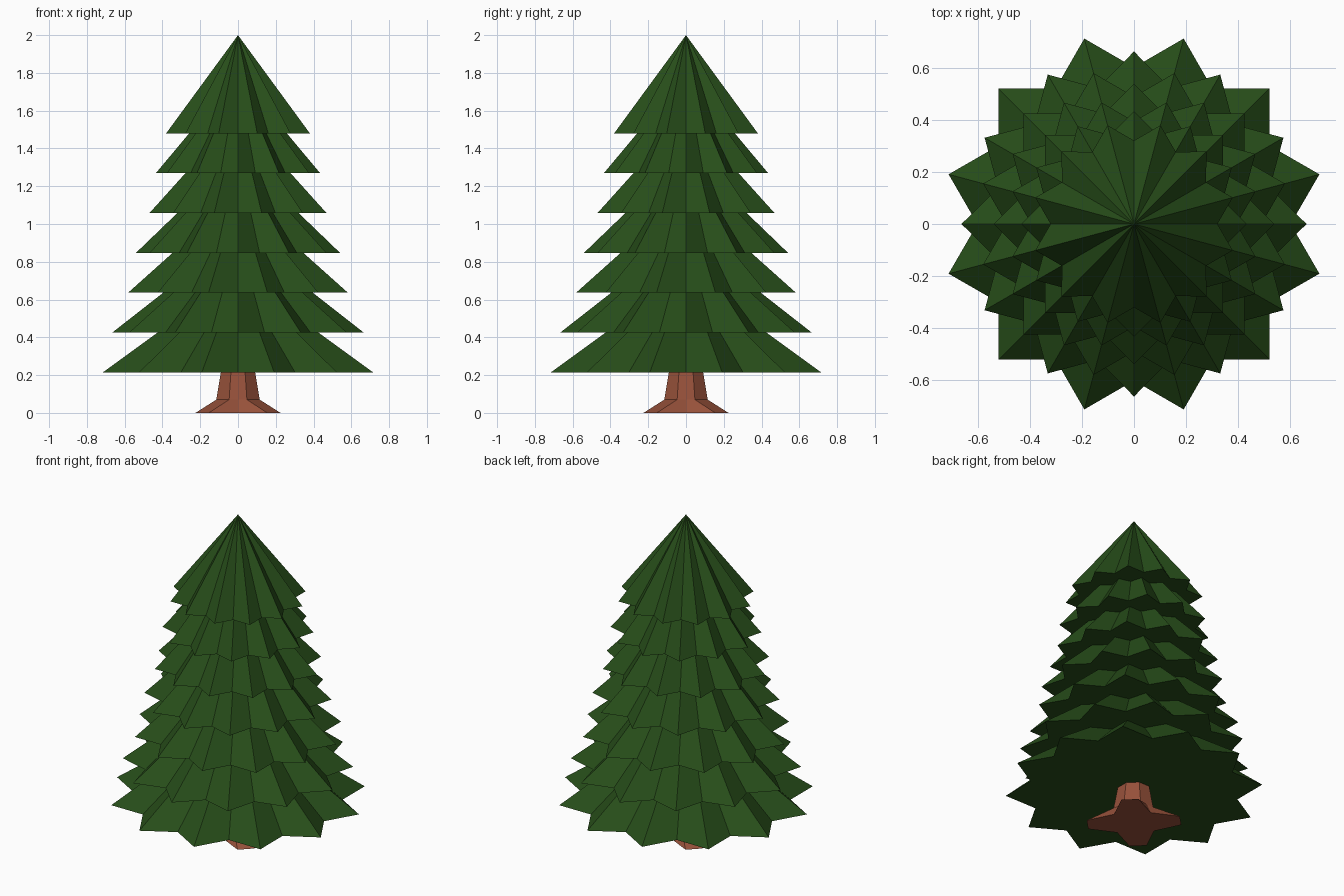
import bpy, math

if "Cube" in bpy.data.objects:
    bpy.data.objects.remove(bpy.data.objects["Cube"])


def material(name, color):
    m = bpy.data.materials.new(name)
    m.diffuse_color = color
    m.use_nodes = True
    m.node_tree.nodes["Principled BSDF"].inputs["Base Color"].default_value = m.diffuse_color
    return m


def add_mesh(name, verts, faces, mat):
    me = bpy.data.meshes.new(name)
    me.from_pydata(verts, [], faces)
    me.materials.append(mat)
    ob = bpy.data.objects.new(name, me)
    bpy.context.collection.objects.link(ob)
    return ob


green = material("needles", (0.02, 0.075, 0.01, 1))
brown = material("bark", (0.31, 0.083, 0.043, 1))


# Branch tiers: twelve-pointed star cones, alternately turned by half a point
def branch_tier(i, radius, z):
    n = 24
    turn = math.radians(15) if i % 2 == 0 else 0
    verts = []
    for k in range(n):
        a = turn + k * math.tau / n
        r = radius if k % 2 == 0 else radius * 0.816
        verts.append((r * math.cos(a), r * math.sin(a), z))
    verts.append((0, 0, z + 0.52))
    faces = [(k, (k + 1) % n, n) for k in range(n)]
    faces.append(tuple(reversed(range(n))))
    add_mesh(f"branch_tier_{i + 1}", verts, faces, green)


for i, radius in enumerate((0.74, 0.665, 0.602, 0.54, 0.485, 0.435, 0.394)):
    branch_tier(i, radius, 0.215 + 0.2108 * i)


# Trunk: octagonal stem flaring into four diagonal roots
def trunk_ring(mid, long, short, z):
    pts = []
    for q in range(4):
        c, s = round(math.cos(q * math.pi / 2)), round(math.sin(q * math.pi / 2))
        for x, y in ((mid, 0), (long, short), (short, long)):
            pts.append((c * x - s * y, s * x + c * y, z))
    return pts


rings = [(0.15, 0.225, 0.155, 0.0), (0.115, 0.115, 0.047, 0.07),
         (0.09, 0.09, 0.037, 0.22)]
verts = [p for r in rings for p in trunk_ring(*r)]
n = 12
faces = [(j * n + k, j * n + (k + 1) % n, (j + 1) * n + (k + 1) % n, (j + 1) * n + k)
         for j in range(len(rings) - 1) for k in range(n)]
faces += [tuple(reversed(range(n))), tuple(range(2 * n, 3 * n))]
add_mesh("trunk", verts, faces, brown)
